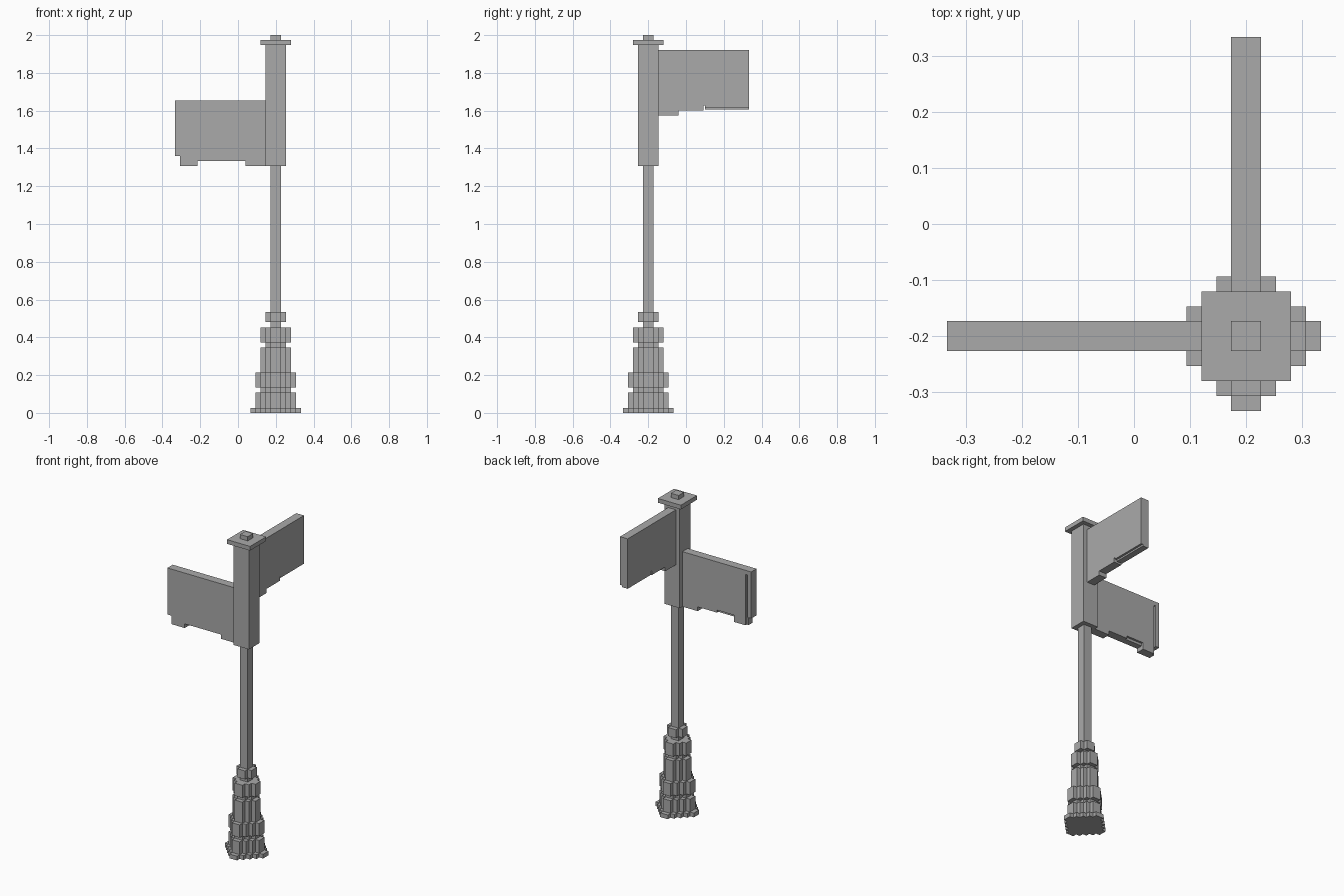
import bpy, bmesh
from mathutils import Vector

cube = bpy.data.objects.get("Cube")
if cube:
    bpy.data.objects.remove(cube, do_unlink=True)

V = 2 / 75                       # size of one block
POST = Vector((0.2, -0.2, 0))    # axis of the post

grey = bpy.data.materials.new("plain_grey")
grey.use_nodes = True
grey.diffuse_color = (0.4, 0.4, 0.4, 1)
grey.node_tree.nodes["Principled BSDF"].inputs["Base Color"].default_value = (0.4, 0.4, 0.4, 1)


def extrude(name, outline, step):
    """Extrude an outline (3D points in blocks) along step, placed on the post axis."""
    bm = bmesh.new()
    face = bm.faces.new([bm.verts.new(POST + Vector(p) * V) for p in outline])
    top = bmesh.ops.extrude_face_region(bm, geom=[face])
    verts = [g for g in top["geom"] if isinstance(g, bmesh.types.BMVert)]
    bmesh.ops.translate(bm, verts=verts, vec=Vector(step) * V)
    bmesh.ops.recalc_face_normals(bm, faces=bm.faces)
    mesh = bpy.data.meshes.new(name)
    bm.to_mesh(mesh)
    bm.free()
    mesh.materials.append(grey)
    obj = bpy.data.objects.new(name, mesh)
    bpy.context.collection.objects.link(obj)
    return obj


def stepped_disc(name, r, z0, z1):
    """Block-stepped round layer of radius r."""
    quarter = []
    for i in range(r):
        quarter.append((r - i, i + 1))
        if i < r - 1:
            quarter.append((r - i - 1, i + 1))
    outline = []
    for _ in range(4):
        outline += [(x, y, z0) for x, y in quarter]
        quarter = [(-y, x) for x, y in quarter]
    return extrude(name, outline, (0, 0, z1 - z0))


def square(name, h, z0, z1):
    outline = [(-h, -h, z0), (h, -h, z0), (h, h, z0), (-h, h, z0)]
    return extrude(name, outline, (0, 0, z1 - z0))


def sign_layer(name, bottom, z, place, d0, d1):
    """Layer of a sign: bottom edge of (distance, height) points closed by a flat top."""
    outline = bottom + [(20, 13), (2, 13)]
    step = Vector(place(0, d1, 0)) - Vector(place(0, d0, 0))
    return extrude(name, [place(u, d0, z + h) for u, h in outline], step)


# Stepped base, stacked from the ground up: name, radius, top
z = 0
for name, r, top in [("foot_plate", 5, 1), ("foot_block", 4, 4), ("lower_neck", 3, 5),
                     ("lower_ring", 4, 8), ("base_column", 3, 13), ("upper_neck", 2, 14),
                     ("upper_ring", 3, 17), ("collar_neck", 1, 18), ("collar", 2, 20)]:
    stepped_disc(name, r, z, top)
    z = top

# Pole, sign holder, cap and finial
square("pole", 1, 20, 49)
square("sign_holder", 2, 49, 73)
square("cap", 3, 73, 74)
square("finial", 1, 74, 75)


# Sign directions: lower one points right, upper one points back
def to_right(u, d, h):
    return (-u, d, h)


def to_back(u, d, h):
    return (d, u, h)


# Lower sign, with a groove beside the end strip on its rear face
root = [(2, 0), (6, 0), (6, 1)]
front = root + [(15.5, 1), (15.5, 0), (19, 0), (19, 2), (20, 2)]
rear = root + [(11, 1), (11, 1.6), (15.5, 1.6), (15.5, 0), (18.5, 0),
               (18.5, 12), (19, 12), (19, 2), (20, 2)]
sign_layer("lower_sign_front", front, 49, to_right, -1, 0.5)
sign_layer("lower_sign_rear", rear, 49, to_right, 0.5, 1)

# Upper sign, with a small notch and a raised lower edge on its left face
notch = root + [(11, 1), (11, 2), (11.3, 2)]
sign_layer("upper_sign_inner", notch + [(11.3, 1.2), (20, 1.2)], 59, to_back, -1, 0.5)
sign_layer("upper_sign_outer", notch + [(11.3, 1.6), (20, 1.6)], 59, to_back, 0.5, 1)
